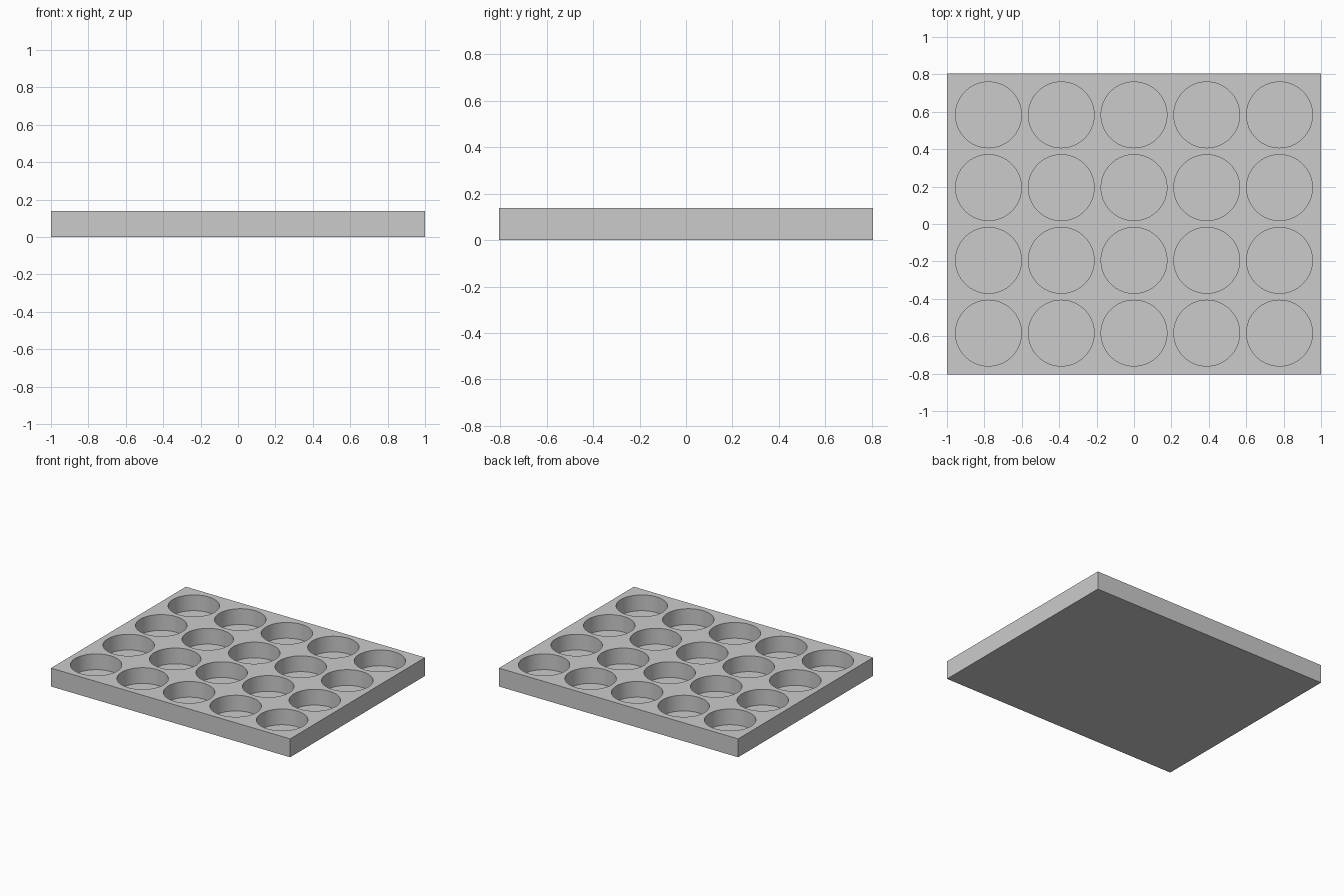
import bpy
import bmesh
from mathutils import Matrix, Vector

default_cube = bpy.data.objects.get("Cube")
if default_cube:
    bpy.data.objects.remove(default_cube, do_unlink=True)

WIDTH, DEPTH, HEIGHT = 2.0, 1.61, 0.139
COLUMNS, ROWS, PITCH = 5, 4, 0.389
RADIUS, FLOOR = 0.176, 0.02

grey = bpy.data.materials.new("light_grey")
grey.use_nodes = True
colour = (0.6, 0.6, 0.6, 1)
grey.diffuse_color = colour
grey.node_tree.nodes["Principled BSDF"].inputs["Base Color"].default_value = colour


def make_object(name, bm):
    mesh = bpy.data.meshes.new(name)
    bm.to_mesh(mesh)
    bm.free()
    mesh.materials.append(grey)
    obj = bpy.data.objects.new(name, mesh)
    bpy.context.collection.objects.link(obj)
    return obj


# Solid rectangular tray
bm = bmesh.new()
bmesh.ops.create_cube(bm, size=1)
bmesh.ops.scale(bm, vec=(WIDTH, DEPTH, HEIGHT), verts=bm.verts)
bmesh.ops.translate(bm, vec=(0, 0, HEIGHT / 2), verts=bm.verts)
tray = make_object("tray", bm)

# Grid of round pockets, open at the top
bm = bmesh.new()
for column in range(COLUMNS):
    for row in range(ROWS):
        centre = Vector(((column - (COLUMNS - 1) / 2) * PITCH,
                         (row - (ROWS - 1) / 2) * PITCH,
                         FLOOR + HEIGHT / 2))
        bmesh.ops.create_cone(bm, cap_ends=True, segments=64, radius1=RADIUS,
                              radius2=RADIUS, depth=HEIGHT,
                              matrix=Matrix.Translation(centre))
cutter = make_object("pocket_cutter", bm)
cutter.hide_render = True

# Cut the pockets and keep the rims crisp
bpy.ops.object.select_all(action='DESELECT')
tray.select_set(True)
bpy.context.view_layer.objects.active = tray
cut = tray.modifiers.new("pockets", 'BOOLEAN')
cut.operation = 'DIFFERENCE'
cut.solver = 'EXACT'
cut.object = cutter
bpy.ops.object.modifier_apply(modifier=cut.name)
bpy.data.objects.remove(cutter, do_unlink=True)
bpy.ops.object.shade_smooth_by_angle()
